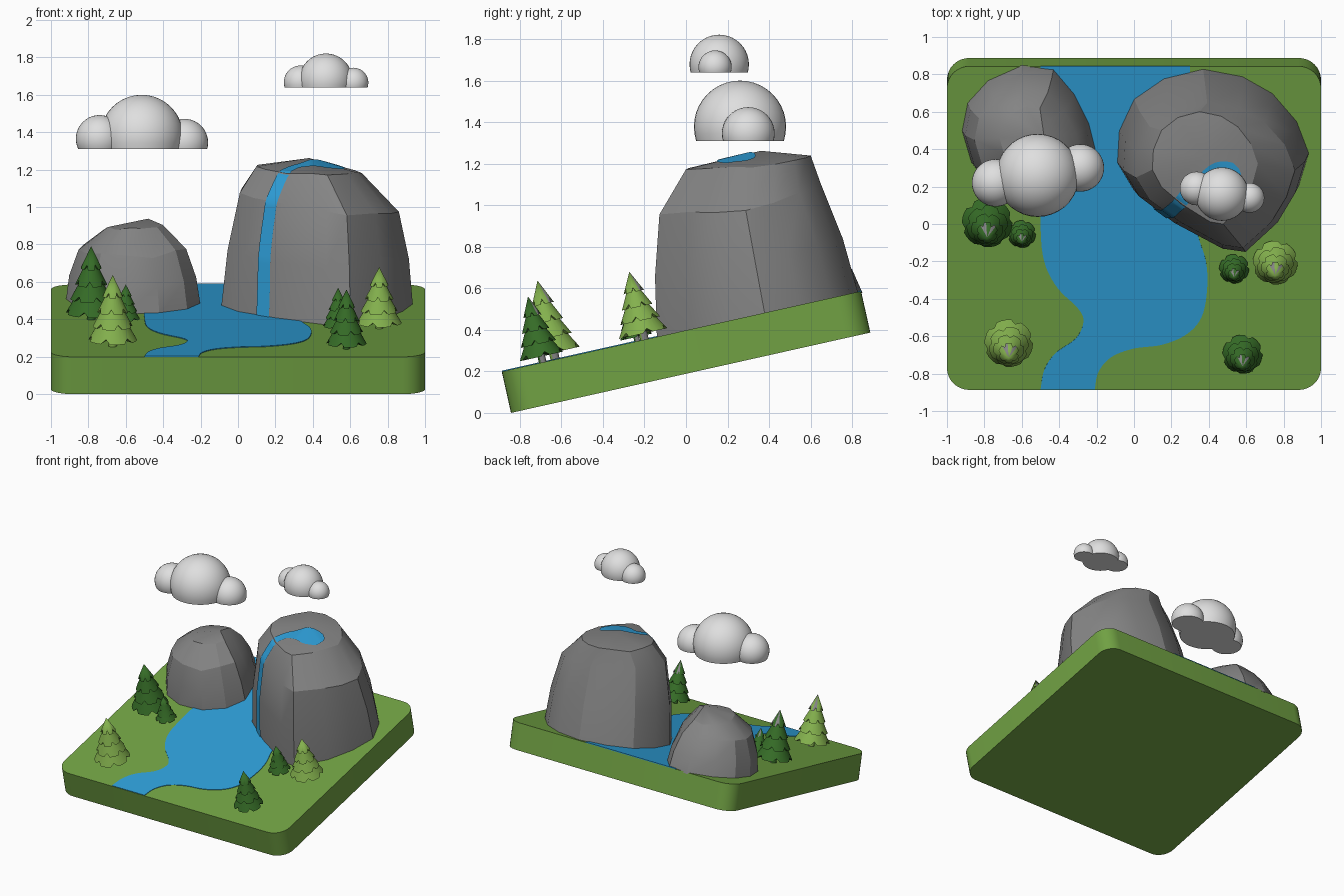
import bpy, bmesh, math, random
from mathutils import Vector, Matrix
from mathutils.bvhtree import BVHTree

if "Cube" in bpy.data.objects:
    bpy.data.objects.remove(bpy.data.objects["Cube"])

random.seed(4)
TILT = math.radians(12.6)
# frame of the sloping ground: origin on its top face
GROUND = Matrix.Translation((0, -0.022, 0.3925)) @ Matrix.Rotation(TILT, 4, 'X')


def ground_z(y):
    return 0.3925 + (y + 0.022) * math.tan(TILT)


def along(y):
    return (y + 0.022) / math.cos(TILT)


def material(name, rgb):
    m = bpy.data.materials.new(name)
    m.diffuse_color = (*rgb, 1)
    m.use_nodes = True
    m.node_tree.nodes["Principled BSDF"].inputs["Base Color"].default_value = m.diffuse_color
    return m


GRASS = material("grass green", (0.165, 0.36, 0.057))
WATER = material("water blue", (0.027, 0.34, 0.68))
ROCK = material("rock grey", (0.23, 0.23, 0.23))
CLOUD = material("cloud white", (0.74, 0.74, 0.74))
LIGHT = material("light leaf green", (0.23, 0.44, 0.075))
DARK = material("dark leaf green", (0.036, 0.15, 0.02))


def finish(bm, name, mats, angle=30, matrix=None, normals=True):
    if normals:
        bmesh.ops.recalc_face_normals(bm, faces=bm.faces)
    me = bpy.data.meshes.new(name)
    bm.to_mesh(me)
    bm.free()
    for m in mats:
        me.materials.append(m)
    ob = bpy.data.objects.new(name, me)
    bpy.context.collection.objects.link(ob)
    if matrix:
        ob.matrix_world = matrix
    bpy.ops.object.select_all(action='DESELECT')
    ob.select_set(True)
    bpy.context.view_layer.objects.active = ob
    bpy.ops.object.shade_smooth_by_angle(angle=math.radians(angle))
    return ob


def spline(pts, steps):
    """Smooth open curve through points of any dimension."""
    p = [Vector(q) for q in pts]
    p = [2 * p[0] - p[1]] + p + [2 * p[-1] - p[-2]]
    out = []
    for i in range(1, len(p) - 2):
        a, b, c, d = p[i - 1:i + 3]
        for k in range(steps):
            t = k / steps
            out.append(0.5 * (2 * b + (c - a) * t + (2 * a - 5 * b + 4 * c - d) * t * t
                              + (3 * b - a - 3 * c + d) * t ** 3))
    return out + [p[-2]]


def plate(outline, bottom, top):
    bm = bmesh.new()
    f = bm.faces.new([bm.verts.new((x, y, bottom)) for x, y in outline])
    ext = bmesh.ops.extrude_face_region(bm, geom=[f])
    for v in ext["geom"]:
        if isinstance(v, bmesh.types.BMVert):
            v.co.z = top
    return bm


# ground slab with rounded corners
hx, hy, r = 1.0, 0.8865, 0.12
outline = []
for sx, sy, start in ((1, 1, 0), (-1, 1, 90), (-1, -1, 180), (1, -1, 270)):
    for k in range(9):
        a = math.radians(start + k * 11.25)
        outline.append((sx * (hx - r) + r * math.cos(a), sy * (hy - r) + r * math.sin(a)))
finish(plate(outline, -0.204, 0), "ground_slab", [GRASS], 30, GROUND)

# river laid on the slab
left = [(-0.5, 0.845), (-0.5, 0.4), (-0.5, 0.0), (-0.48, -0.2), (-0.41, -0.34), (-0.3, -0.45),
        (-0.27, -0.52), (-0.31, -0.61), (-0.42, -0.69), (-0.48, -0.78), (-0.5, -0.885)]
right = [(-0.21, -0.885), (-0.19, -0.79), (-0.12, -0.71), (0, -0.665), (0.15, -0.645),
         (0.28, -0.59), (0.36, -0.5), (0.39, -0.36), (0.385, -0.2), (0.33, 0.0), (0.3, 0.4), (0.3, 0.845)]
bank = [(x, along(y)) for x, y in spline(left, 5) + spline(right, 5)]
finish(plate(bank, -0.002, 0.004), "river", [WATER], 30, GROUND)


def rock(name, base, centre, shoulder, top, apex):
    """Faceted boulder: shoulder and top are (centre, scale, z function) of the base outline."""
    bm = bmesh.new()
    foot = [Vector((x, y, ground_z(y) - 0.01)) for x, y in base]

    def ring(level, jitter):
        (cx, cy), (sx, sy), zf = level
        out = []
        for p in foot:
            x, y = cx + (p.x - centre[0]) * sx, cy + (p.y - centre[1]) * sy
            out.append(Vector((x, y, zf(x, y) + random.uniform(-jitter, jitter))))
        return out
    sh, tp = ring(shoulder, 0.02), ring(top, 0.01)
    mid = []
    for a, b in zip(foot, sh):
        m = (a + b) / 2
        out = Vector((m.x - centre[0], m.y - centre[1], 0)).normalized()
        mid.append(m + out * 0.016)
    rows = [[bm.verts.new(p) for p in row] for row in (foot, mid, sh, tp)]
    peak = bm.verts.new(apex)
    n = len(base)
    bm.faces.new(rows[0])
    for i in range(n):
        j = (i + 1) % n
        for lo, hi in zip(rows, rows[1:]):
            bm.faces.new((lo[i], lo[j], hi[j], hi[i]))
        bm.faces.new((rows[3][i], rows[3][j], peak))
    bmesh.ops.recalc_face_normals(bm, faces=bm.faces)
    tree = BVHTree.FromBMesh(bm)
    finish(bm, name, [ROCK], 24)
    return tree


big = rock("big_rock",
           [(0.47, -0.12), (0.60, -0.14), (0.78, 0.03), (0.88, 0.2), (0.935, 0.38), (0.87, 0.55),
            (0.74, 0.70), (0.58, 0.79), (0.37, 0.83), (0.16, 0.78), (0.0, 0.67), (-0.08, 0.5),
            (-0.09, 0.33), (0.0, 0.18), (0.2, 0.03)],
           (0.4225, 0.345),
           ((0.435, 0.26), (0.83, 0.8), lambda x, y: 1.04 - 0.12 * (x - 0.43) + 0.13 * (y - 0.26)),
           ((0.38, 0.30), (0.55, 0.62), lambda x, y: 1.2 - 0.05 * (x - 0.38) + 0.1 * (y - 0.3)),
           (0.38, 0.36, 1.262))

rock("small_rock",
     [(-0.62, 0.14), (-0.42, 0.15), (-0.27, 0.24), (-0.2, 0.38), (-0.24, 0.54), (-0.32, 0.7),
      (-0.43, 0.83), (-0.6, 0.85), (-0.78, 0.77), (-0.89, 0.65), (-0.92, 0.5), (-0.87, 0.33), (-0.77, 0.2)],
     (-0.56, 0.5),
     ((-0.565, 0.45), (0.8, 0.77), lambda x, y: 0.77 + 0.1 * (y - 0.44)),
     ((-0.56, 0.46), (0.44, 0.48), lambda x, y: 0.89 + 0.05 * (x + 0.56)),
     (-0.48, 0.46, 0.938))

# pond and waterfall: a strip (x, y, z, half width) snapped onto the big rock
course = spline([(0.13, 0.07, 0.405, 0.042), (0.145, 0.07, 0.6, 0.042), (0.165, 0.08, 0.8, 0.04),
                 (0.2, 0.09, 1.0, 0.038), (0.25, 0.13, 1.13, 0.036), (0.31, 0.19, 1.21, 0.038),
                 (0.37, 0.21, 1.235, 0.06), (0.45, 0.235, 1.24, 0.093), (0.53, 0.25, 1.24, 0.08),
                 (0.565, 0.258, 1.235, 0.05), (0.58, 0.26, 1.235, 0.004)], 10)
bm = bmesh.new()
rows = []
for i, q in enumerate(course):
    a, b = course[max(i - 1, 0)], course[min(i + 1, len(course) - 1)]
    p, n, _, _ = big.find_nearest(q.xyz)
    side = (b.xyz - a.xyz).cross(n).normalized()
    row = []
    for k in range(9):
        s, sn, _, _ = big.find_nearest(p + side * q.w * (k / 4 - 1))
        row.append(bm.verts.new(s + sn * 0.007))
    rows.append(row)
for lo, hi in zip(rows, rows[1:]):
    for k in range(8):
        bm.faces.new((lo[k], lo[k + 1], hi[k + 1], hi[k]))
bmesh.ops.recalc_face_normals(bm, faces=bm.faces)
if sum(f.normal.z for f in bm.faces) < 0:
    bmesh.ops.reverse_faces(bm, faces=bm.faces)
finish(bm, "pond_and_waterfall", [WATER], 60, normals=False)


# fir trees: trunk plus four notched skirts
def fir(name, x, y, h, r, leaf):
    bm = bmesh.new()
    bmesh.ops.create_cone(bm, cap_ends=True, segments=12, radius1=r * 0.17, radius2=r * 0.17,
                          depth=h * 0.3, matrix=Matrix.Translation((0, 0, h * 0.14)))
    trunk = len(bm.faces)
    n = 30
    tiers = ((0.70, 0.42, 1.0, 0.0), (0.48, 0.63, 0.78, 0.2), (0.28, 0.82, 0.57, 0.36), (0.09, 1.0, 0.37, 0.52))
    for t, (zb, rb, zt, rt) in enumerate(tiers):
        low, high = [], []
        for i in range(n):
            a = 2 * math.pi * (i + t * 2) / n
            cut = 0.22 if i % 5 == 0 else 0.0
            rad = (rb + (rt - rb) * cut) * r
            low.append(bm.verts.new((rad * math.cos(a), rad * math.sin(a), (zb + (zt - zb) * cut) * h)))
            if rt:
                high.append(bm.verts.new((rt * r * math.cos(a), rt * r * math.sin(a), zt * h)))
        tip = bm.verts.new((0, 0, zt * h))
        under = bm.verts.new((0, 0, (zb + 0.04) * h))
        for i in range(n):
            j = (i + 1) % n
            bm.faces.new((low[j], low[i], under))
            if rt:
                bm.faces.new((low[i], low[j], high[j], high[i]))
                bm.faces.new((high[i], high[j], tip))
            else:
                bm.faces.new((low[i], low[j], tip))
    for i, f in enumerate(bm.faces):
        f.material_index = 0 if i < trunk else 1
    finish(bm, name, [ROCK, leaf], 35, GROUND @ Matrix.Translation((x, along(y), 0)))


fir("tree_left_large", -0.785, 0.015, 0.40, 0.135, DARK)
fir("tree_left_front", -0.67, -0.63, 0.39, 0.13, LIGHT)
fir("tree_left_small", -0.60, -0.05, 0.205, 0.075, DARK)
fir("tree_right_light", 0.755, -0.2, 0.335, 0.12, LIGHT)
fir("tree_right_small", 0.535, -0.235, 0.23, 0.08, DARK)
fir("tree_right_front", 0.58, -0.69, 0.325, 0.107, DARK)


# clouds: level spheres cut flat underneath
def cloud(name, floor, puffs):
    bm = bmesh.new()
    for x, y, z, r in puffs:
        bmesh.ops.create_uvsphere(bm, u_segments=36, v_segments=20, radius=r,
                                  matrix=Matrix.Translation((x, y, z)))
    cut = bmesh.ops.bisect_plane(bm, geom=bm.verts[:] + bm.edges[:] + bm.faces[:],
                                 plane_co=(0, 0, floor), plane_no=(0, 0, -1), clear_outer=True)
    edges = [e for e in cut["geom_cut"] if isinstance(e, bmesh.types.BMEdge)]
    bmesh.ops.holes_fill(bm, edges=edges, sides=0)
    finish(bm, name, [CLOUD], 40)


cloud("cloud_left", 1.31, [(-0.515, 0.26, 1.378, 0.222), (-0.74, 0.22, 1.365, 0.127), (-0.287, 0.3, 1.345, 0.127)])
cloud("cloud_right", 1.64, [(0.47, 0.16, 1.678, 0.143), (0.335, 0.19, 1.667, 0.09), (0.617, 0.14, 1.665, 0.08)])
